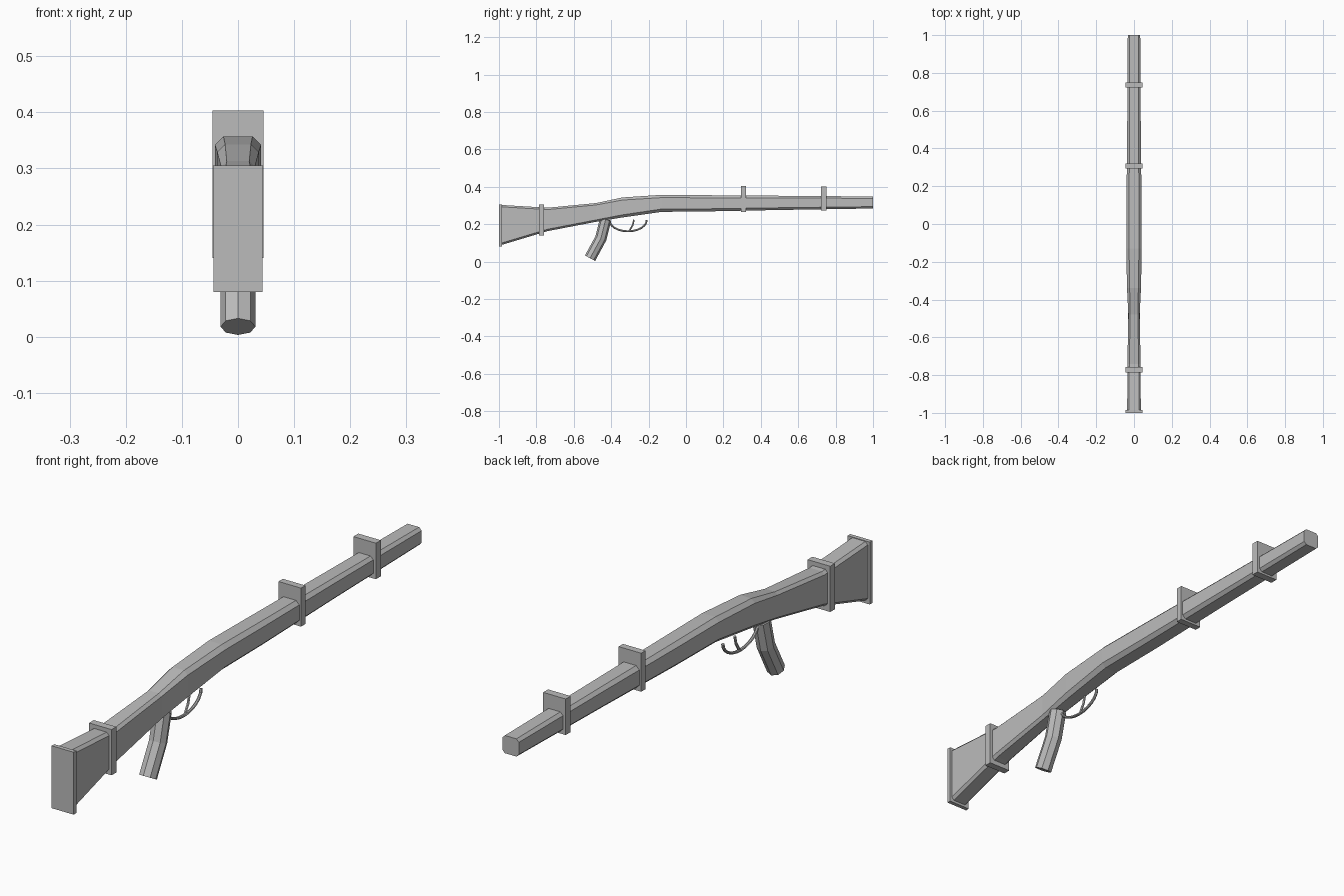
import bpy, bmesh, math
from mathutils import Vector

if "Cube" in bpy.data.objects:
    bpy.data.objects.remove(bpy.data.objects["Cube"])

grey = bpy.data.materials.new("grey")
grey.diffuse_color = (0.5, 0.5, 0.5, 1)
grey.use_nodes = True
grey.node_tree.nodes["Principled BSDF"].inputs["Base Color"].default_value = grey.diffuse_color


def loft(name, rings, closed=False):
    """Skin a list of equal-length rings; cap the ends unless closed."""
    bm = bmesh.new()
    vs = [[bm.verts.new(p) for p in r] for r in rings]
    n = len(vs[0])
    for a, b in zip(vs, vs[1:]):
        for i in range(n):
            j = (i + 1) % n
            bm.faces.new((a[i], a[j], b[j], b[i]))
    bm.faces.new(vs[0])
    bm.faces.new(vs[-1])
    bmesh.ops.recalc_face_normals(bm, faces=bm.faces)
    me = bpy.data.meshes.new(name)
    bm.to_mesh(me)
    bm.free()
    me.materials.append(grey)
    ob = bpy.data.objects.new(name, me)
    bpy.context.collection.objects.link(ob)
    return ob


def block(name, y0, y1, z0, z1, w):
    loft(name, [[(-w, y, z0), (w, y, z0), (w, y, z1), (-w, y, z1)] for y in (y0, y1)])


def sweep(name, path, rx, ry, sides):
    """Elliptical tube along a path in the side plane, given as (y, z)."""
    pts = [Vector((0, *p)) for p in path]
    rings = []
    for i, p in enumerate(pts):
        t = (pts[min(i + 1, len(pts) - 1)] - pts[max(i - 1, 0)]).normalized()
        side = Vector((1, 0, 0))
        up = side.cross(t)
        rings.append([p + side * rx * math.cos(a) + up * ry * math.sin(a)
                      for a in (2 * math.pi * k / sides for k in range(sides))])
    return loft(name, rings)


# Stock and barrel: chamfered sections (y, bottom, top, half width, chamfer)
stations = [
    (-0.99, 0.088, 0.303, 0.036, 0.010),
    (-0.74, 0.163, 0.288, 0.035, 0.010),
    (-0.48, 0.213, 0.313, 0.030, 0.010),
    (-0.34, 0.236, 0.343, 0.037, 0.014),
    (-0.13, 0.266, 0.357, 0.041, 0.015),
    (0.10, 0.268, 0.355, 0.040, 0.014),
    (0.50, 0.276, 0.352, 0.036, 0.012),
    (1.00, 0.284, 0.348, 0.033, 0.010),
]
rings = []
for y, b, t, w, c in stations:
    half = [(w - c, b), (w, b + c), (w, t - c), (w - c, t)]
    rings.append([(x, y, z) for x, z in half] + [(-x, y, z) for x, z in reversed(half)])
loft("stock_and_barrel", rings)

# Butt plate, stock band and the two raised barrel bands
block("butt_plate", -1.0, -0.985, 0.08, 0.305, 0.044)
block("stock_band", -0.785, -0.758, 0.14, 0.305, 0.045)
block("middle_band", 0.295, 0.32, 0.264, 0.403, 0.045)
block("front_band", 0.722, 0.75, 0.272, 0.402, 0.045)

# Bent octagonal grip
sweep("grip", [(-0.43, 0.225), (-0.455, 0.125), (-0.513, 0.018)], 0.031, 0.031, 8)

# Trigger guard and trigger
arc = [(-0.31 + 0.1 * math.cos(a), 0.222 - 0.06 * math.sin(a))
       for a in (math.pi * k / 12 for k in range(13))]
sweep("trigger_guard", arc, 0.006, 0.005, 8)
sweep("trigger", [(-0.278, 0.224), (-0.285, 0.195), (-0.303, 0.165)], 0.005, 0.005, 6)
